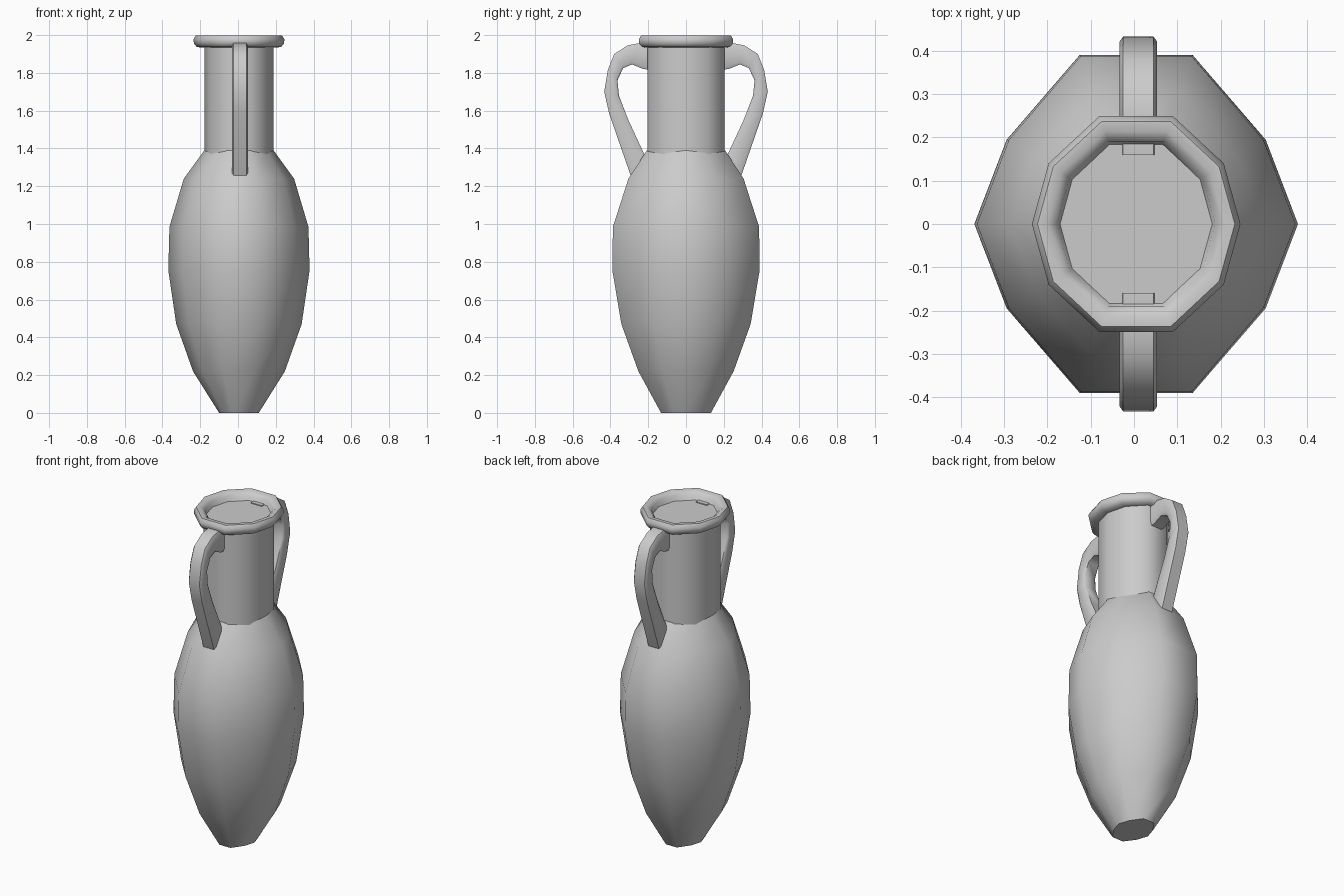
import bpy, bmesh, math

if "Cube" in bpy.data.objects:
    bpy.data.objects.remove(bpy.data.objects["Cube"])

CX = 0.005  # slight sideways offset of the vessel


def finish(bm, name, angle):
    bmesh.ops.recalc_face_normals(bm, faces=bm.faces)
    me = bpy.data.meshes.new(name)
    bm.to_mesh(me)
    bm.free()
    ob = bpy.data.objects.new(name, me)
    bpy.context.collection.objects.link(ob)
    bpy.ops.object.select_all(action='DESELECT')
    ob.select_set(True)
    bpy.context.view_layer.objects.active = ob
    bpy.ops.object.shade_smooth_by_angle(angle=math.radians(angle))
    return ob


def loft(name, rings, quarter):
    """Ten-sided loft; rings hold (half width x, half depth y, z), capped at both ends."""
    (ax, ay), (bx, by) = quarter
    unit = [(1, 0), (ax, ay), (bx, by), (-bx, by), (-ax, ay),
            (-1, 0), (-ax, -ay), (-bx, -by), (bx, -by), (ax, -ay)]
    bm = bmesh.new()
    loops = [[bm.verts.new((CX + u * rx, v * ry, z)) for u, v in unit]
             for rx, ry, z in rings]
    for a, b in zip(loops, loops[1:]):
        for i in range(10):
            j = (i + 1) % 10
            bm.faces.new((a[i], a[j], b[j], b[i]))
    bm.faces.new(loops[0])
    bm.faces.new(loops[-1])
    return finish(bm, name, 50)


# Tapered body
loft("body", [(.105, .132, 0), (.243, .252, .22), (.332, .342, .47),
              (.374, .39, .755), (.368, .387, .985), (.292, .305, 1.24),
              (.183, .207, 1.39)], ((.8, .5), (.35, 1)))

# Neck
loft("neck", [(.183, .205, 1.37), (.183, .205, 1.95)], ((.84, .56), (.38, 1)))

# Rolled rim with a shallow dished mouth
loft("rim", [(.18, .20, 1.935), (.222, .232, 1.936), (.238, .248, 1.955),
             (.241, .25, 1.978), (.228, .237, 1.998), (.205, .214, 1.998),
             (.183, .19, 1.98), (.165, .175, 1.905)], ((.84, .56), (.35, 1)))

# Strap handles: matching outer and inner (y, z) outlines
outer = [(.16, 1.955), (.25, 1.957), (.31, 1.945), (.38, 1.90), (.414, 1.815),
         (.433, 1.70), (.407, 1.585), (.296, 1.265), (.27, 1.20)]
inner = [(.16, 1.81), (.23, 1.822), (.285, 1.845), (.333, 1.825), (.363, 1.76),
         (.355, 1.68), (.307, 1.555), (.222, 1.372), (.19, 1.31)]


def handle(name, side):
    c, w, ch = 0.01, 0.043, 0.14  # centre, half width, chamfer share of thickness
    bm = bmesh.new()
    loops = []
    for o, n in zip(outer, inner):
        loop = []
        for x, t in ((-w + .008, 0), (w - .008, 0), (w, ch), (w, 1 - ch),
                     (w - .008, 1), (-w + .008, 1), (-w, 1 - ch), (-w, ch)):
            y = o[0] + (n[0] - o[0]) * t
            z = o[1] + (n[1] - o[1]) * t
            loop.append(bm.verts.new((c + x, side * y, z)))
        loops.append(loop)
    for a, b in zip(loops, loops[1:]):
        for i in range(8):
            j = (i + 1) % 8
            bm.faces.new((a[i], a[j], b[j], b[i]))
    bm.faces.new(loops[0])
    bm.faces.new(loops[-1])
    finish(bm, name, 50)


handle("front_handle", -1)
handle("back_handle", 1)
